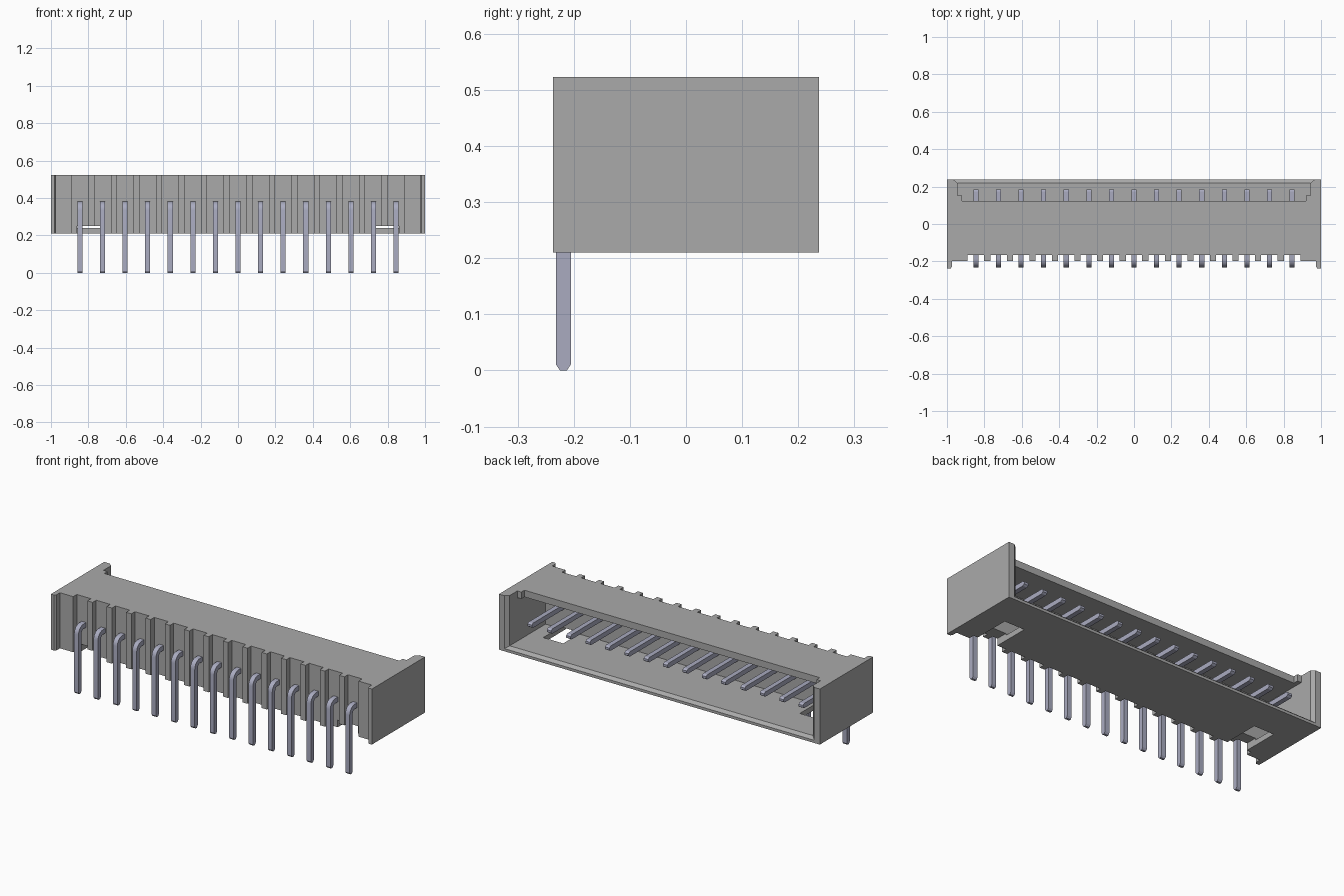
import bpy, bmesh, math

cube = bpy.data.objects.get("Cube")
if cube:
    bpy.data.objects.remove(cube, do_unlink=True)


def material(name, rgb):
    m = bpy.data.materials.new(name)
    m.use_nodes = True
    m.diffuse_color = (*rgb, 1)
    m.node_tree.nodes["Principled BSDF"].inputs["Base Color"].default_value = (*rgb, 1)
    return m


GREY = material("housing grey", (0.40, 0.40, 0.40))
METAL = material("pin metal", (0.40, 0.41, 0.53))


def loft(name, rings, mat=GREY):
    """Solid skinned through a list of equal-length point rings."""
    bm = bmesh.new()
    loops = [[bm.verts.new(p) for p in ring] for ring in rings]
    for a, b in zip(loops, loops[1:]):
        for i in range(len(a)):
            j = (i + 1) % len(a)
            bm.faces.new((a[i], a[j], b[j], b[i]))
    bm.faces.new(loops[0])
    bm.faces.new(loops[-1])
    bmesh.ops.recalc_face_normals(bm, faces=bm.faces)
    mesh = bpy.data.meshes.new(name)
    bm.to_mesh(mesh)
    bm.free()
    mesh.materials.append(mat)
    ob = bpy.data.objects.new(name, mesh)
    bpy.context.collection.objects.link(ob)
    return ob


def rect(y, x0, x1, z0, z1):
    return [(x0, y, z0), (x1, y, z0), (x1, y, z1), (x0, y, z1)]


def box(name, x0, x1, y0, y1, z0, z1):
    return loft(name, [rect(y0, x0, x1, z0, z1), rect(y1, x0, x1, z0, z1)])


BOTTOM, TOP, BACK = 0.21, 0.523, 0.237
COUNT, PITCH = 15, 0.1207
pin_xs = [(i - (COUNT - 1) / 2) * PITCH for i in range(COUNT)]

# Housing: plan outline with end legs and a groove in front of every pin
RIB, GROOVE, LEG, HALF = -0.197, -0.165, -0.237, 0.044
outline = [(-1, BACK), (-1, LEG), (-0.98, LEG), (-0.972, LEG + 0.01), (-0.972, RIB)]
for x in pin_xs:
    outline += [(x - HALF, RIB), (x - HALF, GROOVE), (x + HALF, GROOVE), (x + HALF, RIB)]
outline += [(-x, y) for x, y in reversed(outline[:5])]
housing = loft("housing", [[(x, y, z) for x, y in outline] for z in (BOTTOM, TOP)])

# Cutters: mating cavity, stepped top opening, flared mouth, underside slots
cutters = [
    box("cavity_cutter", -0.945, 0.945, -0.1, 0.3, 0.24, 0.485),
    box("top_step_cutter", -0.92, 0.92, 0.124, 0.3, 0.4, 0.6),
    box("top_opening_cutter", -0.945, 0.945, 0.152, 0.3, 0.4, 0.6),
    loft("mouth_cutter", [rect(0.203, -0.925, 0.925, 0.255, 0.6),
                          rect(0.254, -0.985, 0.985, 0.21, 0.6)]),
]
for s in (-1, 1):
    a, b = sorted((s * 0.737, s * 0.862))
    cutters.append(box("slot_cutter", a, b, -0.3, 0.04, 0.1, 0.25))

bpy.context.view_layer.objects.active = housing
for c in cutters:
    mod = housing.modifiers.new(c.name, 'BOOLEAN')
    mod.operation, mod.solver, mod.object = 'DIFFERENCE', 'EXACT', c
    bpy.ops.object.modifier_apply(modifier=mod.name)
    bpy.data.objects.remove(c, do_unlink=True)

# Pins: a square bar swept up, round a bend and back into the cavity
W, Y, Z, R, TIP = 0.0135, -0.2185, 0.367, 0.032, 0.011
path = [(Y, 0, 0, 0.45), (Y, TIP, 0, 1)]
for k in range(7):
    t = k / 6 * math.pi / 2
    path.append((Y + R - R * math.cos(t), Z - R + R * math.sin(t), t, 1))
path += [(0.185 - TIP, Z, math.pi / 2, 1), (0.185, Z, math.pi / 2, 0.45)]


def pin_ring(x, y, z, t, s):
    dy, dz = W * s * math.cos(t), -W * s * math.sin(t)
    return [(x - W, y - dy, z - dz), (x + W, y - dy, z - dz),
            (x + W, y + dy, z + dz), (x - W, y + dy, z + dz)]


for i, x in enumerate(pin_xs):
    pin = loft(f"pin_{i + 1}", [pin_ring(x, *p) for p in path], METAL)
    bpy.ops.object.select_all(action='DESELECT')
    pin.select_set(True)
    bpy.context.view_layer.objects.active = pin
    bpy.ops.object.shade_smooth_by_angle(angle=math.radians(25))
